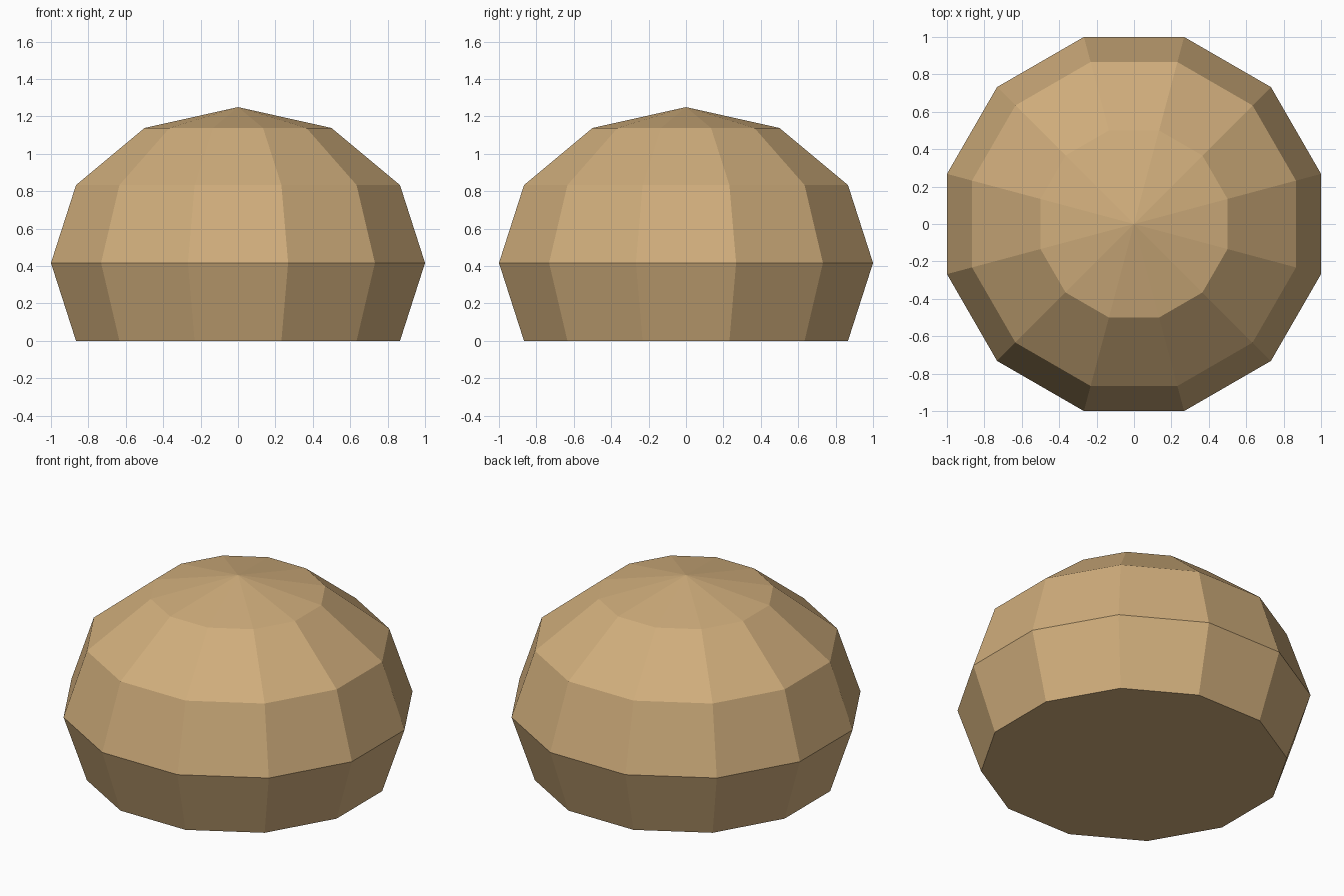
import bpy
import bmesh
import math
from mathutils import Matrix

cube = bpy.data.objects.get("Cube")
if cube:
    bpy.data.objects.remove(cube, do_unlink=True)

SIDES = 12
HEIGHT = 1.25

# Sandy tan material
tan = bpy.data.materials.new("sandy_tan")
tan.use_nodes = True
colour = (0.63, 0.42, 0.20, 1.0)
tan.diffuse_color = colour
tan.node_tree.nodes["Principled BSDF"].inputs["Base Color"].default_value = colour

# Faceted sphere, turned so that flat sides face the axes
bm = bmesh.new()
bmesh.ops.create_uvsphere(bm, u_segments=SIDES, v_segments=6, radius=1.0)
bmesh.ops.rotate(bm, verts=bm.verts, cent=(0, 0, 0),
                 matrix=Matrix.Rotation(math.pi / SIDES, 3, "Z"))

# Flat base in place of the lowest rings
low = [v for v in bm.verts if v.co.z < -0.6]
bmesh.ops.delete(bm, geom=low, context="VERTS")
rim = [e for e in bm.edges if e.is_boundary]
bmesh.ops.holes_fill(bm, edges=rim, sides=SIDES)

# Stand on the ground at full width and slightly flattened height
wide = 1 / math.cos(math.pi / SIDES)
bmesh.ops.translate(bm, verts=bm.verts, vec=(0, 0, 0.5))
bmesh.ops.scale(bm, verts=bm.verts, vec=(wide, wide, HEIGHT / 1.5))
bmesh.ops.recalc_face_normals(bm, faces=bm.faces)

mesh = bpy.data.meshes.new("faceted_dome")
bm.to_mesh(mesh)
bm.free()
mesh.materials.append(tan)
dome = bpy.data.objects.new("faceted_dome", mesh)
bpy.context.collection.objects.link(dome)
